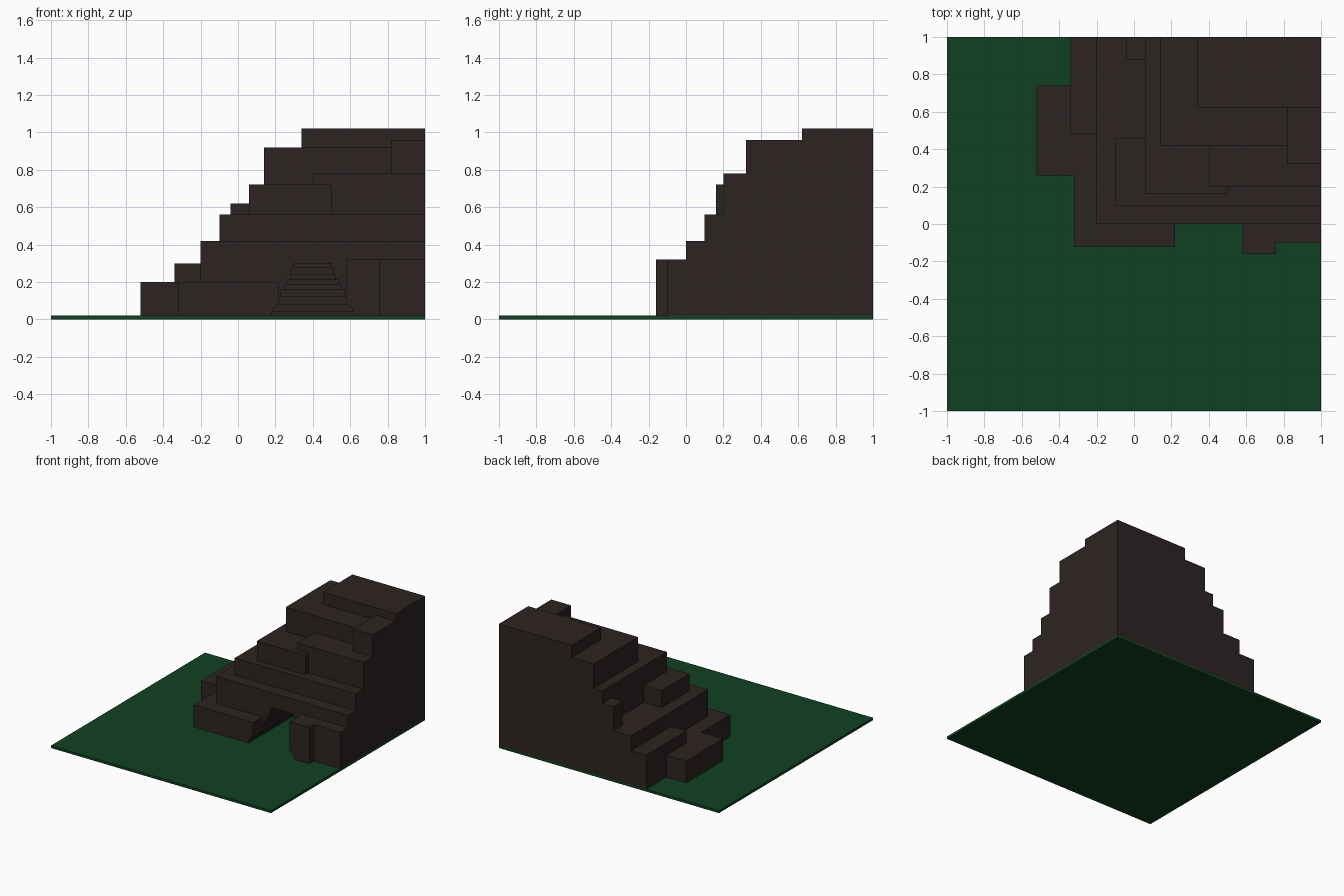
import bpy, bmesh, math
from mathutils import Vector

if "Cube" in bpy.data.objects:
    bpy.data.objects.remove(bpy.data.objects["Cube"])

def material(name, rgb):
    m = bpy.data.materials.new(name)
    m.diffuse_color = (*rgb, 1)
    m.use_nodes = True
    m.node_tree.nodes["Principled BSDF"].inputs["Base Color"].default_value = m.diffuse_color
    return m

def add_mesh(name, bm, mat):
    me = bpy.data.meshes.new(name)
    bm.to_mesh(me)
    bm.free()
    me.materials.append(mat)
    ob = bpy.data.objects.new(name, me)
    bpy.context.collection.objects.link(ob)
    return ob

grass = material("dark green grass", (0.005, 0.053, 0.0165))
rock = material("dark brown rock", (0.026, 0.0172, 0.0165))
BASE = 0.02

# Ground slab
bm = bmesh.new()
bmesh.ops.create_cube(bm, size=1)
for v in bm.verts:
    v.co = Vector((v.co.x * 2, v.co.y * 2, (v.co.z + 0.5) * BASE))
add_mesh("ground", bm, grass)

# Rock ledges: x0, x1, y0, y1, top
ledges = [
    (-0.52, 0.00, 0.26, 0.74, 0.20),
    (-0.34, 0.00, 0.48, 1.00, 0.30),
    (-0.32, 0.22, -0.12, 0.50, 0.20),
    (0.58, 0.76, -0.16, 0.20, 0.32),
    (0.76, 1.00, -0.10, 0.20, 0.32),
    (-0.20, 1.00, 0.00, 1.00, 0.42),
    (-0.10, 0.06, 0.10, 0.46, 0.56),
    (0.06, 1.00, 0.10, 1.00, 0.56),
    (-0.04, 0.06, 0.88, 1.00, 0.62),
    (0.06, 0.50, 0.16, 1.00, 0.72),
    (0.40, 1.00, 0.20, 1.00, 0.78),
    (0.14, 1.00, 0.42, 1.00, 0.92),
    (0.82, 1.00, 0.32, 0.63, 0.96),
    (0.34, 1.00, 0.62, 1.00, 1.02),
]
# Cave: corbelled layers getting narrower and shallower upward (top, half width)
layers = [(0.04, 0.22), (0.06, 0.21), (0.08, 0.20), (0.12, 0.18), (0.16, 0.17),
          (0.185, 0.15), (0.21, 0.14), (0.24, 0.12), (0.275, 0.11), (0.30, 0.10)]
cave, low = [], BASE
for top, w in layers:
    back = round(0.12 + 0.36 * math.sqrt(1 - (top / 0.32) ** 2), 2)
    cave.append((0.4 - w, 0.4 + w, -0.5, back, low, top))
    low = top

# Rock mass: outer skin of the cells filled by ledges and not by the cave
def cuts(values, lo, hi):
    return sorted({round(v, 3) for v in values if lo <= v <= hi})

xs = cuts([v for b in ledges + cave for v in b[:2]], -1, 1)
ys = cuts([v for b in ledges + cave for v in b[2:4]], -0.16, 1)
zs = cuts([BASE] + [b[4] for b in ledges] + [b[5] for b in cave], 0, 2)
grid = (xs, ys, zs)

def inside(x, y, b):
    return b[0] < x < b[1] and b[2] < y < b[3]

solid = set()
for i in range(len(xs) - 1):
    for j in range(len(ys) - 1):
        x, y = (xs[i] + xs[i + 1]) / 2, (ys[j] + ys[j + 1]) / 2
        height = max([b[4] for b in ledges if inside(x, y, b)], default=0)
        for k in range(len(zs) - 1):
            z = (zs[k] + zs[k + 1]) / 2
            if z < height and not any(inside(x, y, c) and c[4] < z < c[5] for c in cave):
                solid.add((i, j, k))

bm = bmesh.new()
verts = {}

def vert(key):
    if key not in verts:
        verts[key] = bm.verts.new([grid[a][key[a]] for a in range(3)])
    return verts[key]

for cell in solid:
    for axis in range(3):
        for side in (0, 1):
            near = list(cell)
            near[axis] += 2 * side - 1
            if tuple(near) in solid or near[2] < 0:
                continue
            u, v = (axis + 1) % 3, (axis + 2) % 3
            quad = []
            for du, dv in ((0, 0), (1, 0), (1, 1), (0, 1)):
                p = list(cell)
                p[axis] += side
                p[u] += du
                p[v] += dv
                quad.append(vert(tuple(p)))
            bm.faces.new(quad if side else quad[::-1])
bmesh.ops.dissolve_limit(bm, angle_limit=0.01, verts=bm.verts[:], edges=bm.edges[:])
add_mesh("rock_hill_with_cave", bm, rock)
